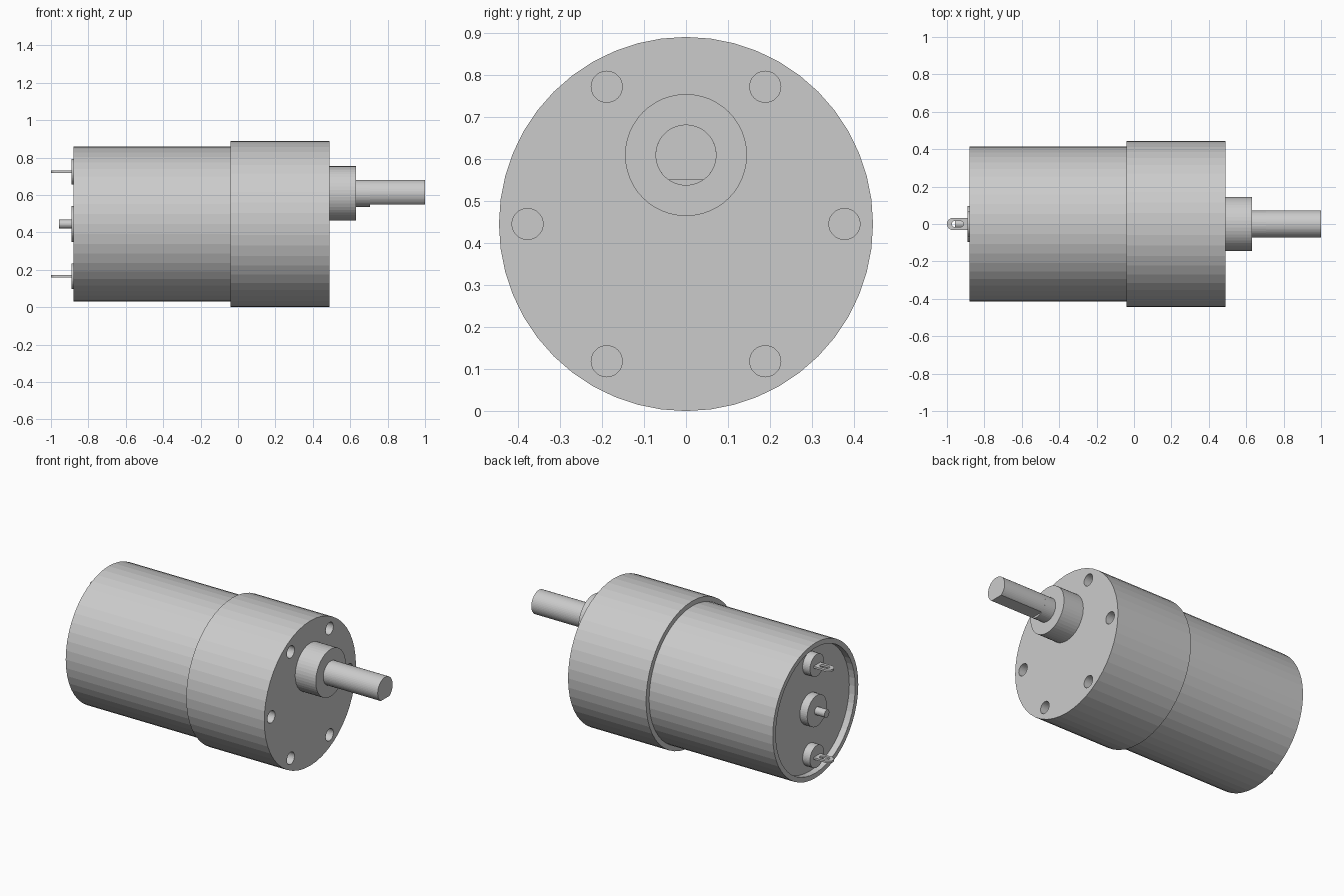
import bpy, bmesh
from math import sin, cos, pi, asin

if "Cube" in bpy.data.objects:
    bpy.data.objects.remove(bpy.data.objects["Cube"])

AXIS_Z = 0.445    # motor axis height
SHAFT_Z = 0.609   # offset output shaft height


def finish(name, bm):
    bmesh.ops.recalc_face_normals(bm, faces=bm.faces)
    me = bpy.data.meshes.new(name)
    bm.to_mesh(me)
    bm.free()
    ob = bpy.data.objects.new(name, me)
    bpy.context.collection.objects.link(ob)
    return ob


def lathe(name, profile, y=0.0, z=AXIS_Z, n=48):
    """Revolve (x, radius) points around an x-parallel axis, with flat end caps."""
    bm = bmesh.new()
    rings = [[bm.verts.new((x, y + r * cos(2 * pi * i / n), z + r * sin(2 * pi * i / n)))
              for i in range(n)] for x, r in profile]
    for a, b in zip(rings, rings[1:]):
        for i in range(n):
            j = (i + 1) % n
            bm.faces.new((a[i], a[j], b[j], b[i]))
    bm.faces.new(rings[0])
    bm.faces.new(rings[-1])
    return finish(name, bm)


def stadium(x0, x1, r, n=12):
    """Rounded slot outline in the xy plane."""
    pts = [(x1 + r * cos(-pi / 2 + pi * i / n), r * sin(-pi / 2 + pi * i / n)) for i in range(n + 1)]
    pts += [(x0 + r * cos(pi / 2 + pi * i / n), r * sin(pi / 2 + pi * i / n)) for i in range(n + 1)]
    return pts


def terminal(name, z, t=0.012):
    """Thin solder tab with a slot through it."""
    bm = bmesh.new()
    outlines = (stadium(-0.967, -0.88, 0.033), stadium(-0.958, -0.927, 0.016))
    loops = [[bm.verts.new((x, y, z + h)) for x, y in pts]
             for pts, h in ((outlines[0], -t / 2), (outlines[0], t / 2),
                            (outlines[1], t / 2), (outlines[1], -t / 2))]
    n = len(loops[0])
    for k in range(4):
        a, b = loops[k], loops[(k + 1) % 4]
        for i in range(n):
            j = (i + 1) % n
            bm.faces.new((a[i], a[j], b[j], b[i]))
    return finish(name, bm)


# Motor can with recessed rear plate
lathe("motor_can", [(-0.84, 0.385), (-0.88, 0.385), (-0.88, 0.415), (-0.04, 0.415)])

# Gearbox with six blind mounting holes
gearbox = lathe("gearbox", [(-0.04, 0.445), (0.49, 0.445)])
for i in range(6):
    a = i * pi / 3
    cutter = lathe(f"hole_cutter_{i}", [(0.37, 0.037), (0.55, 0.037)],
                   0.377 * cos(a), AXIS_Z + 0.377 * sin(a), 32)
    cutter.hide_render = True
    cutter.hide_set(True)
    mod = gearbox.modifiers.new(f"mount_hole_{i}", 'BOOLEAN')
    mod.operation = 'DIFFERENCE'
    mod.solver = 'EXACT'
    mod.object = cutter

# Output boss and round root of the shaft
lathe("shaft_boss", [(0.49, 0.145), (0.63, 0.145)], z=SHAFT_Z)
lathe("shaft_root", [(0.63, 0.0725), (0.705, 0.0725)], z=SHAFT_Z)

# D-cut shaft
bm = bmesh.new()
r, flat, n = 0.0725, -0.059, 40
start = asin(flat / r)
sweep = pi - 2 * start
ends = [[bm.verts.new((x, r * cos(start + sweep * i / n), SHAFT_Z + r * sin(start + sweep * i / n)))
         for i in range(n + 1)] for x in (0.705, 1.0)]
for i in range(n + 1):
    j = (i + 1) % (n + 1)
    bm.faces.new((ends[0][i], ends[0][j], ends[1][j], ends[1][i]))
for e in ends:
    bm.faces.new(e)
finish("d_shaft", bm)

# Rear bearing and motor pin
lathe("rear_bearing", [(-0.89, 0.095), (-0.84, 0.095)])
lathe("rear_pin", [(-0.957, 0.024), (-0.89, 0.024)], n=32)

# Terminals and their insulators
for label, side in (("upper", 1), ("lower", -1)):
    z = AXIS_Z + side * 0.28
    lathe(label + "_insulator", [(-0.89, 0.068), (-0.84, 0.068)], z=z)
    terminal(label + "_terminal", z)
